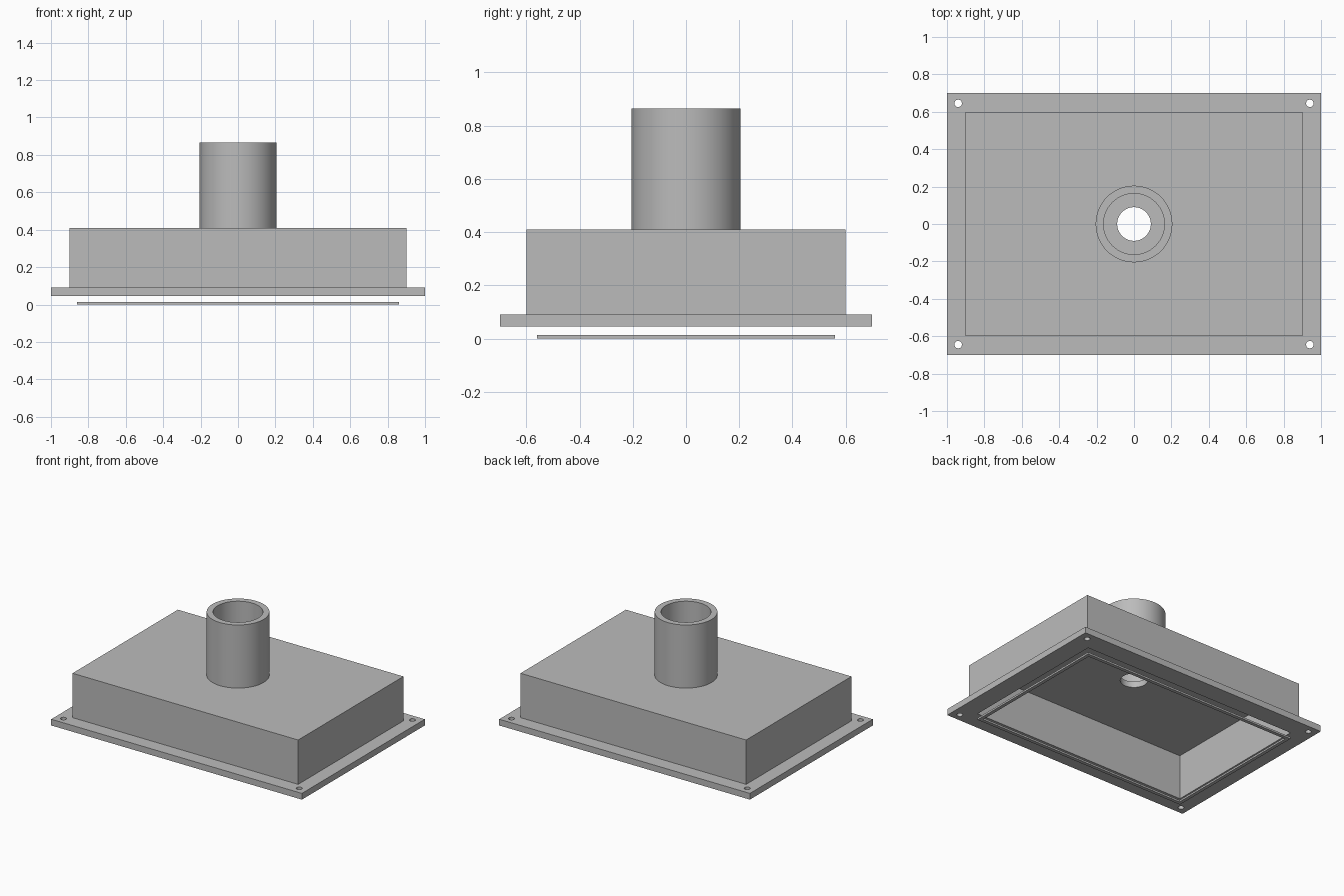
import bpy
from mathutils import Vector

cube = bpy.data.objects.get("Cube")
if cube:
    bpy.data.objects.remove(cube, do_unlink=True)

# Single grey finish
grey = bpy.data.materials.new("grey")
grey.use_nodes = True
colour = (0.5, 0.5, 0.5, 1)
grey.diffuse_color = colour
grey.node_tree.nodes["Principled BSDF"].inputs["Base Color"].default_value = colour


def box(name, half_x, half_y, z0, z1):
    bpy.ops.mesh.primitive_cube_add(size=2, location=(0, 0, (z0 + z1) / 2))
    ob = bpy.context.object
    ob.name = name
    for v in ob.data.vertices:
        v.co *= Vector((half_x, half_y, (z1 - z0) / 2))
    ob.data.materials.append(grey)
    return ob


def cylinder(name, radius, z0, z1, x=0, y=0, sides=64):
    bpy.ops.mesh.primitive_cylinder_add(vertices=sides, radius=radius, depth=z1 - z0,
                                        location=(x, y, (z0 + z1) / 2))
    ob = bpy.context.object
    ob.name = name
    ob.data.materials.append(grey)
    return ob


def cut(target, *cutters):
    for cutter in cutters:
        mod = target.modifiers.new("cut", 'BOOLEAN')
        mod.operation = 'DIFFERENCE'
        mod.solver = 'EXACT'
        mod.object = cutter
        bpy.ops.object.select_all(action='DESELECT')
        target.select_set(True)
        bpy.context.view_layer.objects.active = target
        bpy.ops.object.modifier_apply(modifier=mod.name)
        bpy.data.objects.remove(cutter, do_unlink=True)
    bpy.ops.object.shade_smooth_by_angle()


INNER_X, INNER_Y = 0.86, 0.56          # open cavity half sizes
FLANGE_Z, HOUSING_Z = 0.045, 0.09
ROOF_Z, TOP_Z = 0.41, 0.865

# Loose gasket frame below the flange
gasket = box("gasket_frame", INNER_X, INNER_Y, 0, 0.013)
rim = 0.025
cut(gasket, box("cutter", INNER_X - rim, INNER_Y - rim, -0.1, 0.1))

# Mounting flange with a bolt hole in each corner
flange = box("mounting_flange", 1, 0.7, FLANGE_Z, HOUSING_Z)
bolt_holes = [cylinder("cutter", 0.02, 0, 0.2, sx * 0.94, sy * 0.645, 32)
              for sx in (-1, 1) for sy in (-1, 1)]
cut(flange, box("cutter", INNER_X, INNER_Y, 0, 0.2), *bolt_holes)

# Hollow housing, open below, with a port in its roof
housing = box("housing", 0.9, 0.6, HOUSING_Z, ROOF_Z)
cut(housing, box("cutter", INNER_X, INNER_Y, 0, ROOF_Z - 0.043),
    cylinder("cutter", 0.09, 0.2, 0.6))

# Pipe standing on the roof
pipe = cylinder("pipe", 0.205, ROOF_Z, TOP_Z)
cut(pipe, cylinder("cutter", 0.163, 0.2, 1))
